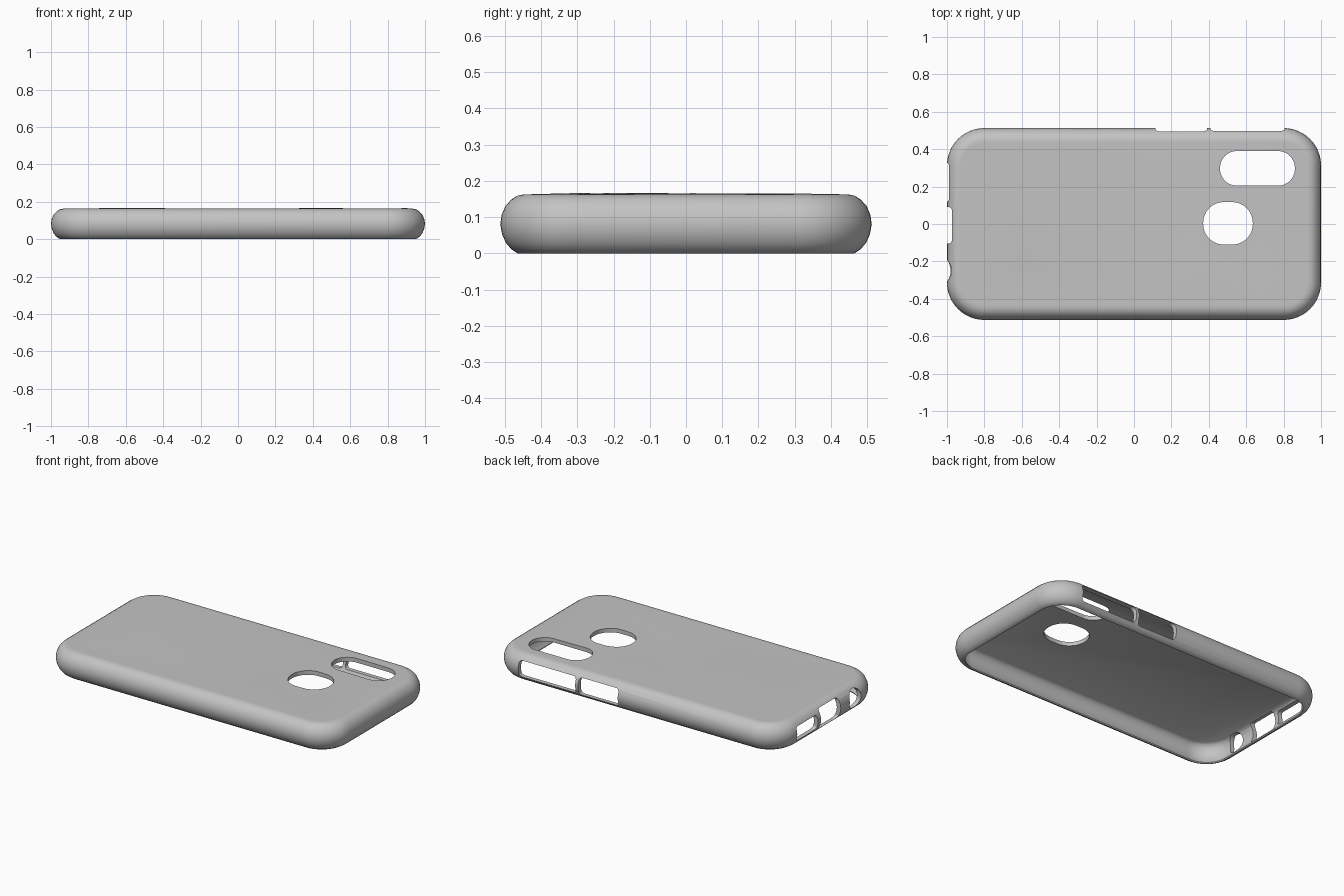
import bpy, bmesh, math
from mathutils import Vector, Matrix
from mathutils.geometry import delaunay_2d_cdt

if "Cube" in bpy.data.objects:
    bpy.data.objects.remove(bpy.data.objects["Cube"], do_unlink=True)

HALF_L, HALF_W, CORNER = 1.0, 0.513, 0.2
TOP = 0.163


def rounded_loop(cx, cy, hx, hy, r, seg=12):
    """Counter-clockwise rounded rectangle."""
    pts = []
    for k, (sx, sy) in enumerate([(1, 1), (-1, 1), (-1, -1), (1, -1)]):
        for i in range(seg + 1):
            a = (k + i / seg) * math.pi / 2
            pts.append(Vector((cx + sx * (hx - r) + r * math.cos(a),
                               cy + sy * (hy - r) + r * math.sin(a))))
    return pts


def add_ring(bm, inset, z):
    loop = rounded_loop(0, 0, HALF_L - inset, HALF_W - inset, CORNER - inset)
    return [bm.verts.new((p.x, p.y, z)) for p in loop]


def bridge(bm, a, b):
    n = len(a)
    for i in range(n):
        j = (i + 1) % n
        bm.faces.new((a[i], a[j], b[j], b[i]))


def make_object(name, bm):
    bmesh.ops.recalc_face_normals(bm, faces=bm.faces[:])
    mesh = bpy.data.meshes.new(name)
    bm.to_mesh(mesh)
    bm.free()
    obj = bpy.data.objects.new(name, mesh)
    bpy.context.collection.objects.link(obj)
    return obj


# Shell: section swept around the outline, from the inner floor to the outer cap
inner = [(0.058, 0.138), (0.043, 0.128), (0.033, 0.11), (0.028, 0.08),
         (0.033, 0.05), (0.044, 0.025), (0.057, 0.006), (0.055, 0)]
outer = [(0.048, 0), (0.03, 0.012), (0.015, 0.03), (0.005, 0.053), (0, 0.08),
         (0.004, 0.107), (0.014, 0.13), (0.03, 0.148), (0.047, 0.159),
         (0.066, TOP), (0.08, TOP)]
bm = bmesh.new()
rings = [add_ring(bm, i, z) for i, z in inner + outer]
for a, b in zip(rings, rings[1:]):
    bridge(bm, a, b)
bm.faces.new(rings[0])

# Back panel: faint creases fanning out from a few raised and sunken points
creases = [(0.37, -0.28, 0.004), (0.3, -0.2, -0.002), (0.22, -0.3, -0.002),
           (-0.6, -0.2, 0.004), (-0.68, -0.3, -0.002), (-0.48, -0.25, -0.001),
           (0.9, 0.02, 0.003), (0.74, 0.12, -0.002), (0.8, -0.1, -0.001),
           (0.38, 0.32, 0.002), (0.27, 0.2, -0.002), (0.42, 0.2, 0.002),
           (0.13, -0.02, 0), (-0.25, -0.1, 0.001), (-0.2, 0.25, 0),
           (-0.65, 0.22, 0.001), (-0.85, 0.36, -0.002), (0.6, -0.3, 0)]
cap = list(rings[-1])
n = len(cap)
cap += [bm.verts.new((x, y, TOP + dz)) for x, y, dz in creases]
_, _, tris, origin, _, _ = delaunay_2d_cdt(
    [v.co.to_2d() for v in cap], [(i, (i + 1) % n) for i in range(n)], [], 1, 1e-6)
for tri in tris:
    bm.faces.new([cap[origin[i][0]] for i in tri])
case = make_object("phone_case_shell", bm)

# Openings: prisms along z (back), y (long side) and x (short end)
AXES = {
    "z": Matrix(((1, 0, 0), (0, 1, 0), (0, 0, 1))),
    "y": Matrix(((1, 0, 0), (0, 0, 1), (0, 1, 0))),
    "x": Matrix(((0, 0, 1), (1, 0, 0), (0, 1, 0))),
}


def opening(name, axis, lo, hi, u0, u1, v0, v1, r):
    loop = rounded_loop((u0 + u1) / 2, (v0 + v1) / 2, (u1 - u0) / 2, (v1 - v0) / 2, r)
    cut = bmesh.new()
    ends = [[cut.verts.new(AXES[axis] @ Vector((p.x, p.y, w))) for p in loop]
            for w in (lo, hi)]
    bridge(cut, *ends)
    for end in ends:
        cut.faces.new(end)
    cutter = make_object(name, cut)
    cutter.hide_render = True
    mod = case.modifiers.new(name, "BOOLEAN")
    mod.operation, mod.solver, mod.object = "DIFFERENCE", "EXACT", cutter
    bpy.context.view_layer.objects.active = case
    bpy.ops.object.modifier_apply(modifier=name)
    bpy.data.objects.remove(cutter, do_unlink=True)


opening("camera_opening", "z", 0.1, 0.3, 0.46, 0.86, 0.205, 0.39, 0.09)
opening("sensor_opening", "z", 0.1, 0.3, 0.37, 0.635, -0.11, 0.117, 0.11)
opening("volume_opening", "y", 0.455, 0.6, 0.41, 0.805, 0.03, 0.132, 0.02)
opening("power_opening", "y", 0.455, 0.6, 0.115, 0.39, 0.026, 0.134, 0.02)
opening("speaker_opening", "x", -1.1, -0.945, 0.12, 0.325, 0.035, 0.124, 0.02)
opening("charging_opening", "x", -1.1, -0.945, -0.105, 0.09, 0.016, 0.145, 0.02)
opening("audio_jack_opening", "x", -1.1, -0.945, -0.305, -0.195, 0.025, 0.142, 0.05)

# Colour and shading
grey = bpy.data.materials.new("light_grey")
grey.use_nodes = True
colour = (0.55, 0.55, 0.55, 1)
grey.diffuse_color = colour
grey.node_tree.nodes["Principled BSDF"].inputs["Base Color"].default_value = colour
case.data.materials.clear()
case.data.materials.append(grey)

bpy.ops.object.select_all(action="DESELECT")
case.select_set(True)
bpy.context.view_layer.objects.active = case
bpy.ops.object.shade_smooth_by_angle(angle=math.radians(35))
